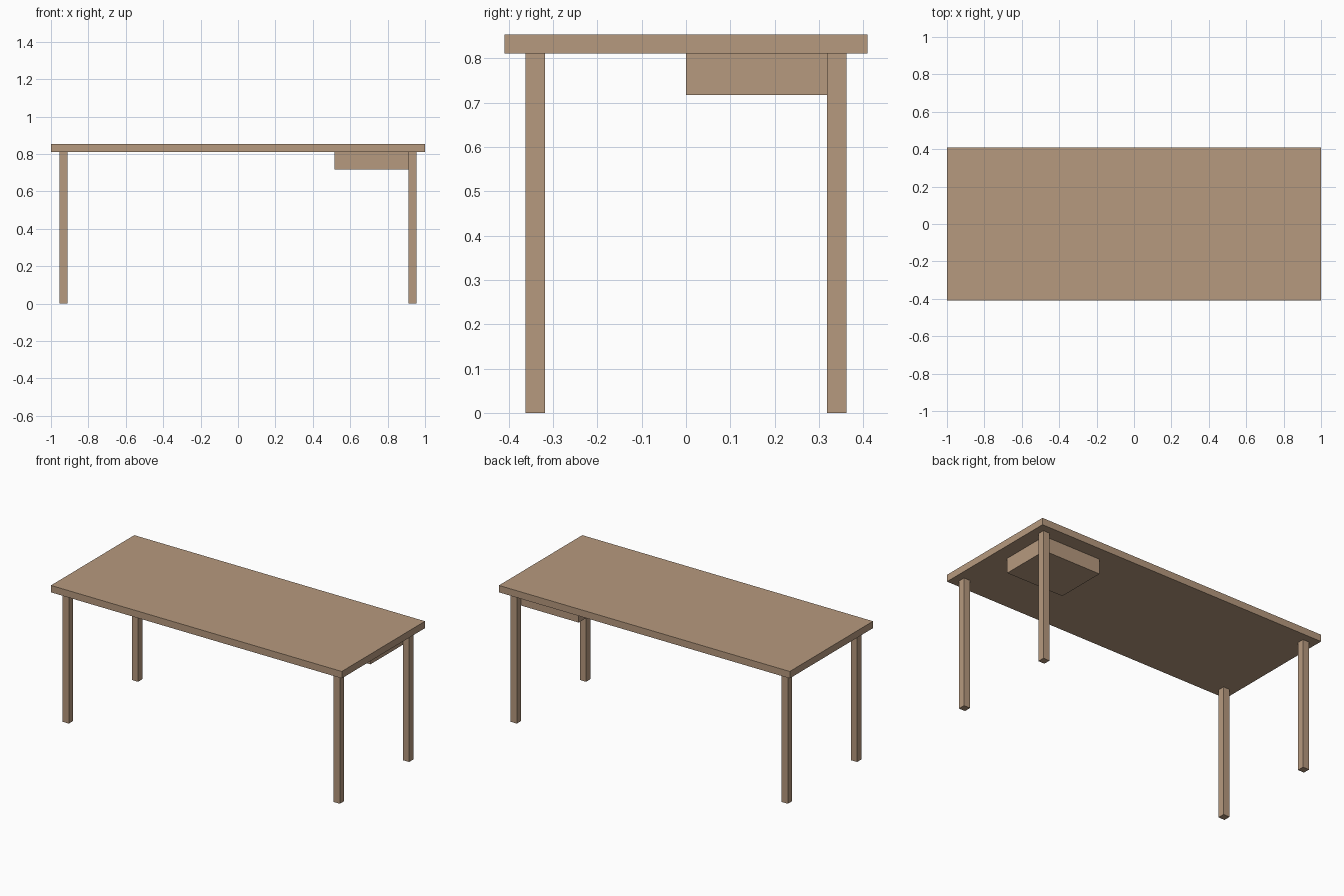
import bpy

if "Cube" in bpy.data.objects:
    bpy.data.objects.remove(bpy.data.objects["Cube"])

wood = bpy.data.materials.new("wood")
wood.diffuse_color = (0.47, 0.32, 0.21, 1)
wood.use_nodes = True
wood.node_tree.nodes["Principled BSDF"].inputs["Base Color"].default_value = wood.diffuse_color


def box(name, lo, hi):
    """Axis-aligned box between two corners."""
    centre = [(a + b) / 2 for a, b in zip(lo, hi)]
    bpy.ops.mesh.primitive_cube_add(size=1, location=centre)
    ob = bpy.context.object
    ob.name = name
    ob.scale = [b - a for a, b in zip(lo, hi)]
    bpy.ops.object.transform_apply(location=False, rotation=False, scale=True)
    ob.data.materials.append(wood)
    return ob


TOP_UNDER, TOP_UPPER = 0.81, 0.853
LEG = 0.043
LEG_X, LEG_Y = 0.932, 0.34   # leg centres

# Table top
box("table_top", (-1, -0.409, TOP_UNDER), (1, 0.409, TOP_UPPER))

# Four square legs
for side, sx in (("left", -1), ("right", 1)):
    for end, sy in (("front", -1), ("back", 1)):
        x, y = sx * LEG_X, sy * LEG_Y
        box(f"{end}_{side}_leg",
            (x - LEG / 2, y - LEG / 2, 0),
            (x + LEG / 2, y + LEG / 2, TOP_UNDER))

# Drawer box hung under the back right corner, inside the leg
box("drawer_box", (0.515, 0, 0.717),
    (LEG_X - LEG / 2, LEG_Y - LEG / 2, TOP_UNDER))
